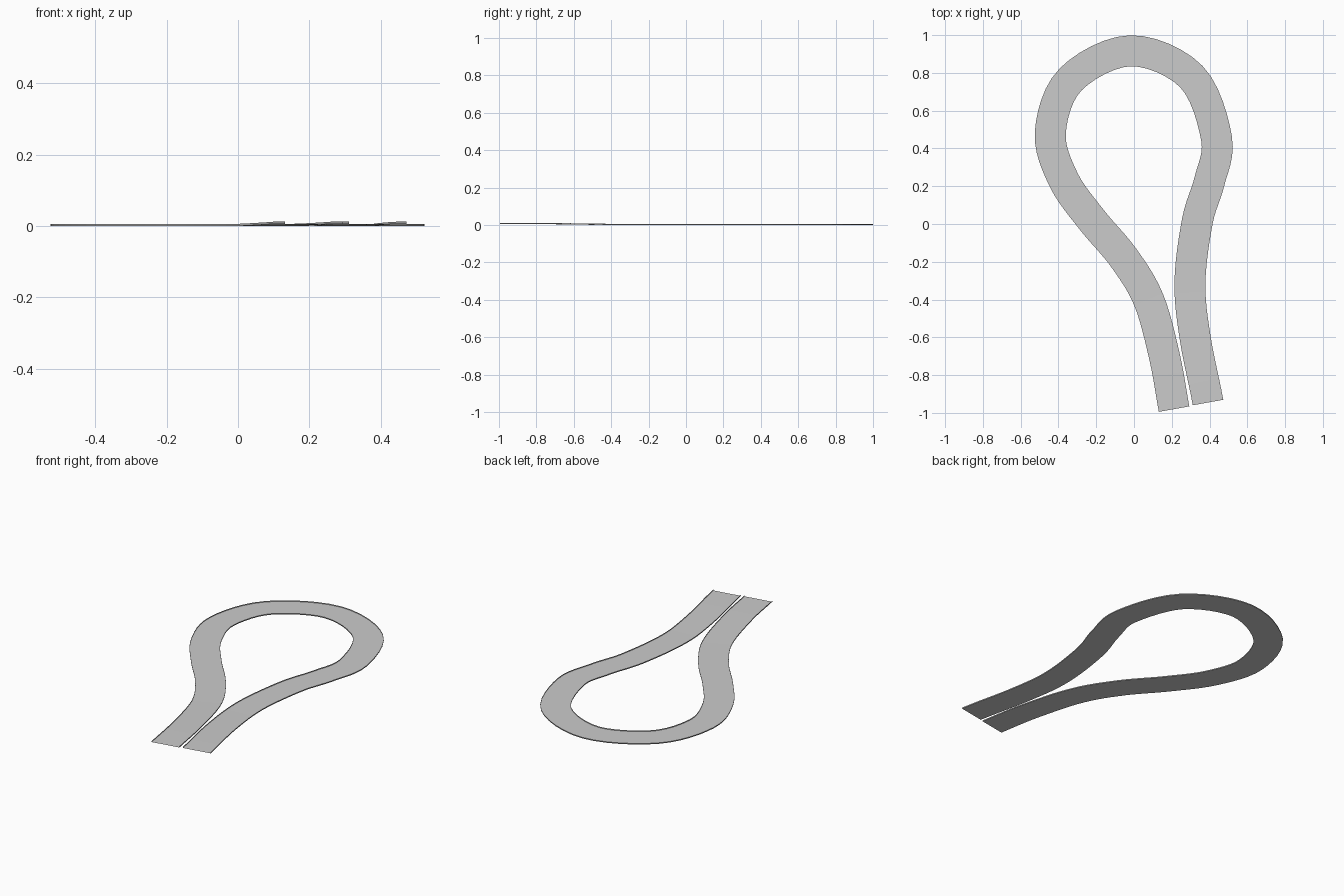
import bpy, bmesh
from mathutils import Vector

if "Cube" in bpy.data.objects:
    bpy.data.objects.remove(bpy.data.objects["Cube"])

# centre line of the looping road
path = [Vector(p) for p in [
    (0.212, -0.98), (0.161, -0.70), (0.077, -0.40), (-0.056, -0.177),
    (-0.225, 0.024), (-0.373, 0.235), (-0.443, 0.484), (-0.336, 0.765),
    (-0.019, 0.917), (0.304, 0.78), (0.437, 0.452), (0.399, 0.225),
    (0.336, 0.018), (0.296, -0.31), (0.325, -0.61), (0.392, -0.945)]]
HALF, LIP, STEPS = 0.082, 0.006, 6
END_DIR = Vector((-0.18, 1)).normalized()


def tangent(i):
    if i == 0:
        return END_DIR * (path[1] - path[0]).length
    if i == len(path) - 1:
        return -END_DIR * (path[-1] - path[-2]).length
    return (path[i + 1] - path[i - 1]) / 2


def sample(i, t):
    # Hermite position and direction on one span
    p, q, a, b = path[i], path[i + 1], tangent(i), tangent(i + 1)
    pos = (p * (2*t**3 - 3*t**2 + 1) + a * (t**3 - 2*t**2 + t)
           + q * (3*t**2 - 2*t**3) + b * (t**3 - t**2))
    d = (p * (6*t*t - 6*t) + a * (3*t*t - 4*t + 1)
         + q * (6*t - 6*t*t) + b * (3*t*t - 2*t))
    return pos, d.normalized()


samples = [sample(i, k / STEPS) for i in range(len(path) - 1) for k in range(STEPS)]
samples.append(sample(len(path) - 2, 1.0))


def ribbon(name, profile):
    # sweep a cross-section of (sideways, height) points along the path
    bm = bmesh.new()
    rows = []
    for pos, d in samples:
        rise = 0.006 * max(0.0, min(1.0, (-pos.y - 0.4) / 0.4))
        side = Vector((d.y, -d.x))
        rows.append([bm.verts.new((*(pos + side * s), h + rise)) for s, h in profile])
    for r0, r1 in zip(rows, rows[1:]):
        for j in range(len(profile) - 1):
            bm.faces.new((r0[j], r0[j + 1], r1[j + 1], r1[j]))
    mesh = bpy.data.meshes.new(name)
    bm.to_mesh(mesh)
    bm.free()
    obj = bpy.data.objects.new(name, mesh)
    bpy.context.collection.objects.link(obj)


# flat road surface with a tiny raised lip on each side
ribbon("road_surface", [(-HALF, 0), (HALF, 0)])
ribbon("left_lip", [(-HALF, LIP), (-HALF, 0)])
ribbon("right_lip", [(HALF, 0), (HALF, LIP)])
